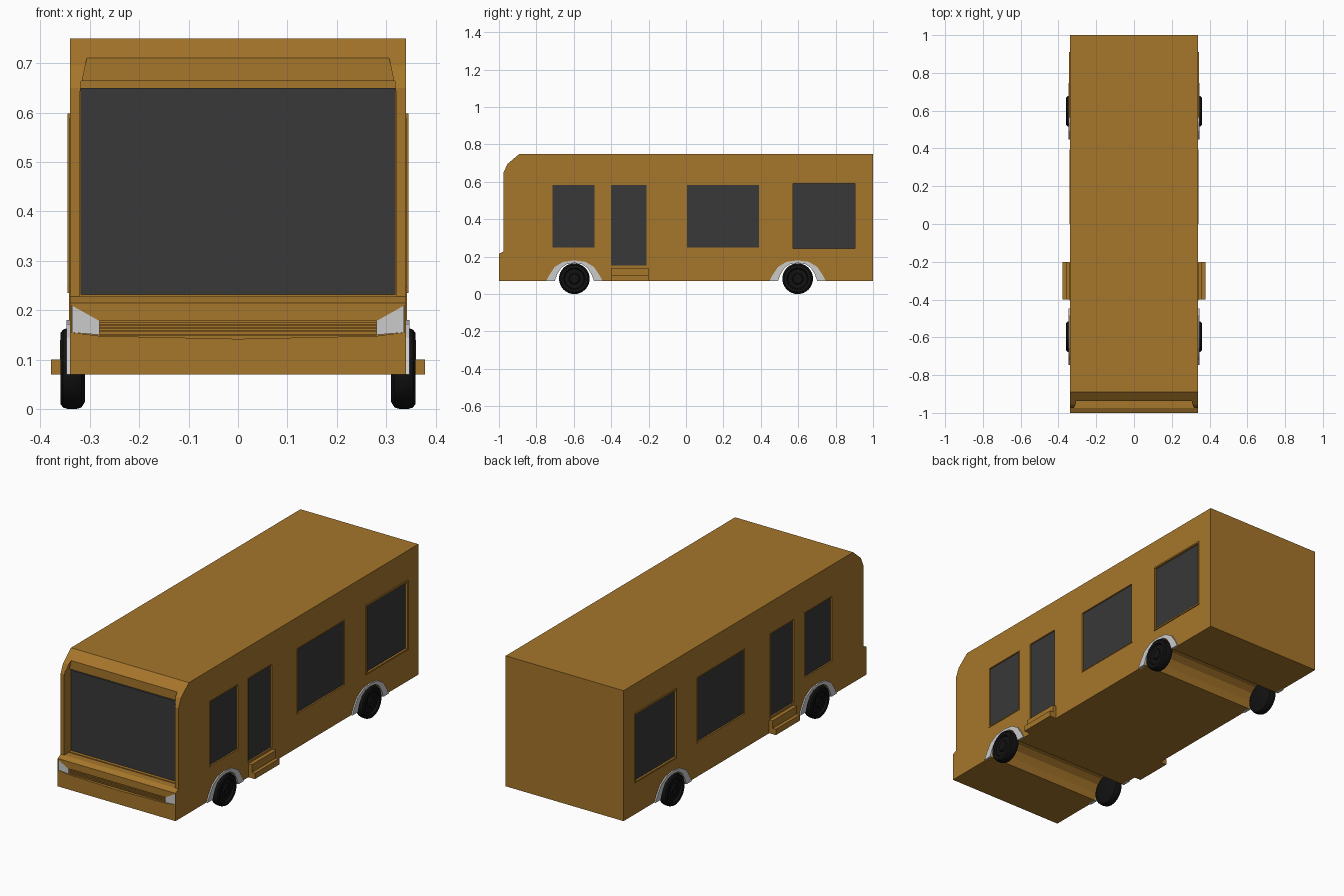
import bpy, bmesh, math

if "Cube" in bpy.data.objects:
    bpy.data.objects.remove(bpy.data.objects["Cube"])


def material(name, rgb):
    m = bpy.data.materials.new(name)
    m.diffuse_color = (*rgb, 1)
    m.use_nodes = True
    m.node_tree.nodes["Principled BSDF"].inputs["Base Color"].default_value = m.diffuse_color
    return m


PAINT = material("bronze_paint", (0.38, 0.18, 0.024))
GLASS = material("dark_glass", (0.04, 0.04, 0.04))
RUBBER = material("rubber", (0.006, 0.006, 0.006))


def finish(name, bm, mat):
    bmesh.ops.recalc_face_normals(bm, faces=bm.faces)
    me = bpy.data.meshes.new(name)
    bm.to_mesh(me)
    bm.free()
    ob = bpy.data.objects.new(name, me)
    bpy.context.collection.objects.link(ob)
    if mat:
        me.materials.append(mat)
    return ob


def prism(name, pts, axis, a, b, mat=None):
    """Extrude a profile: axis 'x' takes (y, z) points, axis 'y' takes (x, z)."""
    bm = bmesh.new()
    put = (lambda p, t: (t, *p)) if axis == 'x' else (lambda p, t: (p[0], t, p[1]))
    lo = [bm.verts.new(put(p, a)) for p in pts]
    hi = [bm.verts.new(put(p, b)) for p in pts]
    bm.faces.new(lo)
    bm.faces.new(hi)
    for i in range(len(pts)):
        j = (i + 1) % len(pts)
        bm.faces.new((lo[i], lo[j], hi[j], hi[i]))
    return finish(name, bm, mat)


def rect(a0, a1, b0, b1):
    return [(a0, b0), (a1, b0), (a1, b1), (a0, b1)]


def cut(ob, cutter):
    cutter.hide_render = True
    mod = ob.modifiers.new("cut", 'BOOLEAN')
    mod.operation = 'DIFFERENCE'
    mod.solver = 'EXACT'
    mod.object = cutter
    bpy.context.view_layer.objects.active = ob
    bpy.ops.object.modifier_apply(modifier=mod.name)
    bpy.data.objects.remove(cutter)


def frame(name, y0, y1, z0, z1, w, xa, xb):
    """Rectangular trim ring around an opening."""
    bm = bmesh.new()
    rings = []
    for x, g in ((xa, 0), (xa, w), (xb, w), (xb, 0)):
        rings.append([bm.verts.new((x, *p)) for p in rect(y0 - g, y1 + g, z0 - g, z1 + g)])
    for k in range(4):
        r, q = rings[k], rings[(k + 1) % 4]
        for i in range(4):
            j = (i + 1) % 4
            bm.faces.new((r[i], r[j], q[j], q[i]))
    return finish(name, bm, PAINT)


# Body shell from side profile
body = prism("body", [(1, .07), (1, .75), (-.89, .75), (-.955, .695), (-.975, .65),
                      (-.975, .228), (-1, .215), (-1, .07)], 'x', -.34, .34, PAINT)

# Windscreen recess, glass pocket, and grille recess
cut(body, prism("screen_cutter", [(-.32, .228), (.32, .228), (.32, .64), (.30, .74), (-.30, .74), (-.32, .64)],
                'y', -1.1, -.937))
cut(body, prism("pocket_cutter", rect(-.318, .318, .232, .664), 'y', -1.1, -.91))
prism("windscreen", rect(-.318, .318, .232, .65), 'y', -.92, -.905, GLASS)
cut(body, prism("grille_cutter", [(-.337, .21), (-.28, .178), (.28, .178), (.337, .21), (.337, .155),
                                  (.28, .148), (0, .142), (-.28, .148), (-.337, .155)], 'y', -1.1, -.982))
for i in range(5):
    z = .149 + i * .0065
    prism("grille_slat", rect(-.28, .28, z, z + .003), 'y', -.994, -.978, PAINT)

# Wheel wells running across the floor
WHEEL_Y = (-.597, .597)
INNER = [(-.105, .07), (-.092, .105), (-.07, .14), (-.04, .16), (0, .166)]
OUTER = [(-.15, .07), (-.135, .10), (-.105, .145), (-.06, .172), (0, .18)]


def arch(half, y):
    return [(y + a, z) for a, z in half] + [(y - a, z) for a, z in half[-2::-1]]


for y in WHEEL_Y:
    pts = arch(INNER, y)
    cut(body, prism("well_cutter", [(pts[0][0], 0)] + pts + [(pts[-1][0], 0)], 'x', -.5, .5))


def wheel(name, y, s):
    prof = [(0, .31), (.068, .31), (.079, .317), (.082, .328), (.082, .344), (.079, .354), (.072, .359),
            (.057, .359), (.052, .350), (.03, .350), (.025, .356), (0, .356)]
    bm = bmesh.new()
    vs = [bm.verts.new((s * x, y, .082 + r)) for r, x in prof]
    es = [bm.edges.new(vs[i:i + 2]) for i in range(len(vs) - 1)]
    bmesh.ops.spin(bm, geom=vs + es, cent=(0, y, .082), axis=(1, 0, 0),
                   angle=math.tau, steps=32, use_duplicate=False)
    bmesh.ops.remove_doubles(bm, verts=bm.verts, dist=1e-5)
    ob = finish(name, bm, RUBBER)
    bpy.ops.object.select_all(action='DESELECT')
    ob.select_set(True)
    bpy.context.view_layer.objects.active = ob
    bpy.ops.object.shade_smooth_by_angle(angle=math.radians(35))


# (name, y0, y1, z0, z1, trim width, trim outer offset)
OPENINGS = [("front_window", -.715, -.49, .25, .583, .005, .342),
            ("door", -.40, -.21, .152, .583, .004, .342),
            ("middle_window", .005, .39, .25, .583, .005, .342),
            ("rear_window", .573, .903, .243, .59, .008, .345)]

for s, side in ((1, "right"), (-1, "left")):
    # Windows and door
    for name, y0, y1, z0, z1, w, out in OPENINGS:
        cut(body, prism("cutter", rect(y0, y1, z0, z1), 'x', s * .325, s * .5))
        prism(f"{side}_{name}", rect(y0, y1, z0, z1), 'x', s * .32, s * .334, GLASS)
        frame(f"{side}_{name}_trim", y0, y1, z0, z1, w, s * .335, s * out)
    # Entrance steps
    prism(f"{side}_lower_step", rect(-.40, -.20, .07, .10), 'x', s * .33, s * .378, PAINT)
    prism(f"{side}_upper_step", rect(-.40, -.20, .10, .14), 'x', s * .33, s * .36, PAINT)
    # Headlight
    prism(f"{side}_headlight", [(s * .28, .178), (s * .336, .21), (s * .336, .155), (s * .28, .15)],
          'y', -.998, -.975)
    # Wheels and fender trims
    for y, end in zip(WHEEL_Y, ("front", "rear")):
        wheel(f"{side}_{end}_wheel", y, s)
        prism(f"{side}_{end}_fender", arch(OUTER, y) + arch(INNER, y)[::-1], 'x', s * .333, s * .347)
